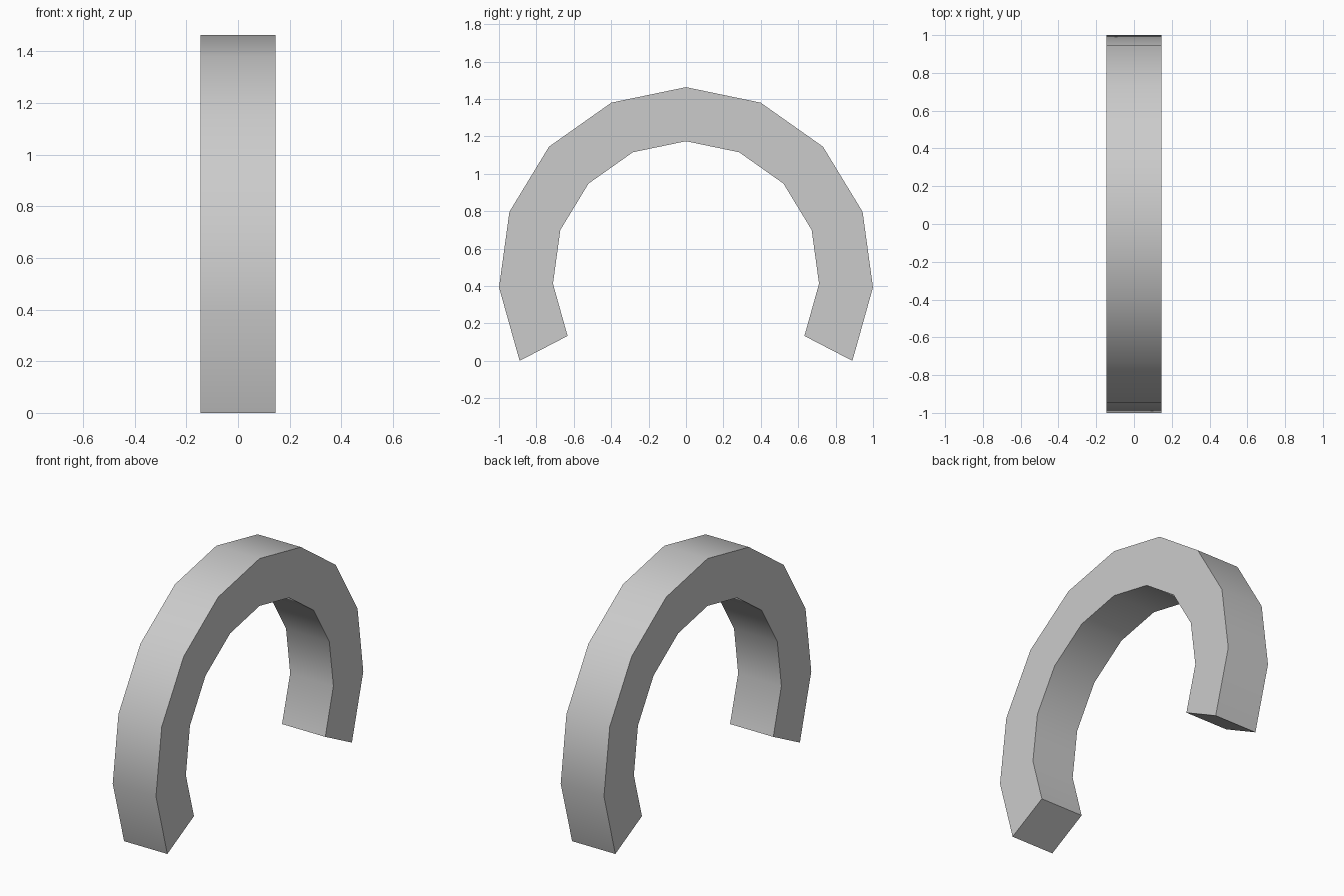
import bpy, bmesh
from math import sin, cos, radians

if "Cube" in bpy.data.objects:
    bpy.data.objects.remove(bpy.data.objects["Cube"])

R_OUT, R_IN, HALF_W = 1.002, 0.713, 0.146
STEP, COUNT = radians(23.48), 5
CENTRE_Z = -R_OUT * cos(STEP * COUNT)

# Open ring: square cross-sections swept around the x axis
bm = bmesh.new()
rings = []
for i in range(-COUNT, COUNT + 1):
    a = i * STEP
    rings.append([bm.verts.new((x, r * sin(a), CENTRE_Z + r * cos(a)))
                  for x, r in ((-HALF_W, R_IN), (HALF_W, R_IN),
                               (HALF_W, R_OUT), (-HALF_W, R_OUT))])
for p, q in zip(rings, rings[1:]):
    for k in range(4):
        n = (k + 1) % 4
        bm.faces.new((p[k], p[n], q[n], q[k]))

# End caps
bm.faces.new(rings[0])
bm.faces.new(rings[-1])
bmesh.ops.recalc_face_normals(bm, faces=bm.faces)

mesh = bpy.data.meshes.new("open_ring")
bm.to_mesh(mesh)
bm.free()
ring = bpy.data.objects.new("open_ring", mesh)
bpy.context.collection.objects.link(ring)

# Smooth curved faces, sharp side edges
bpy.context.view_layer.objects.active = ring
ring.select_set(True)
bpy.ops.object.shade_smooth_by_angle(angle=radians(30))
